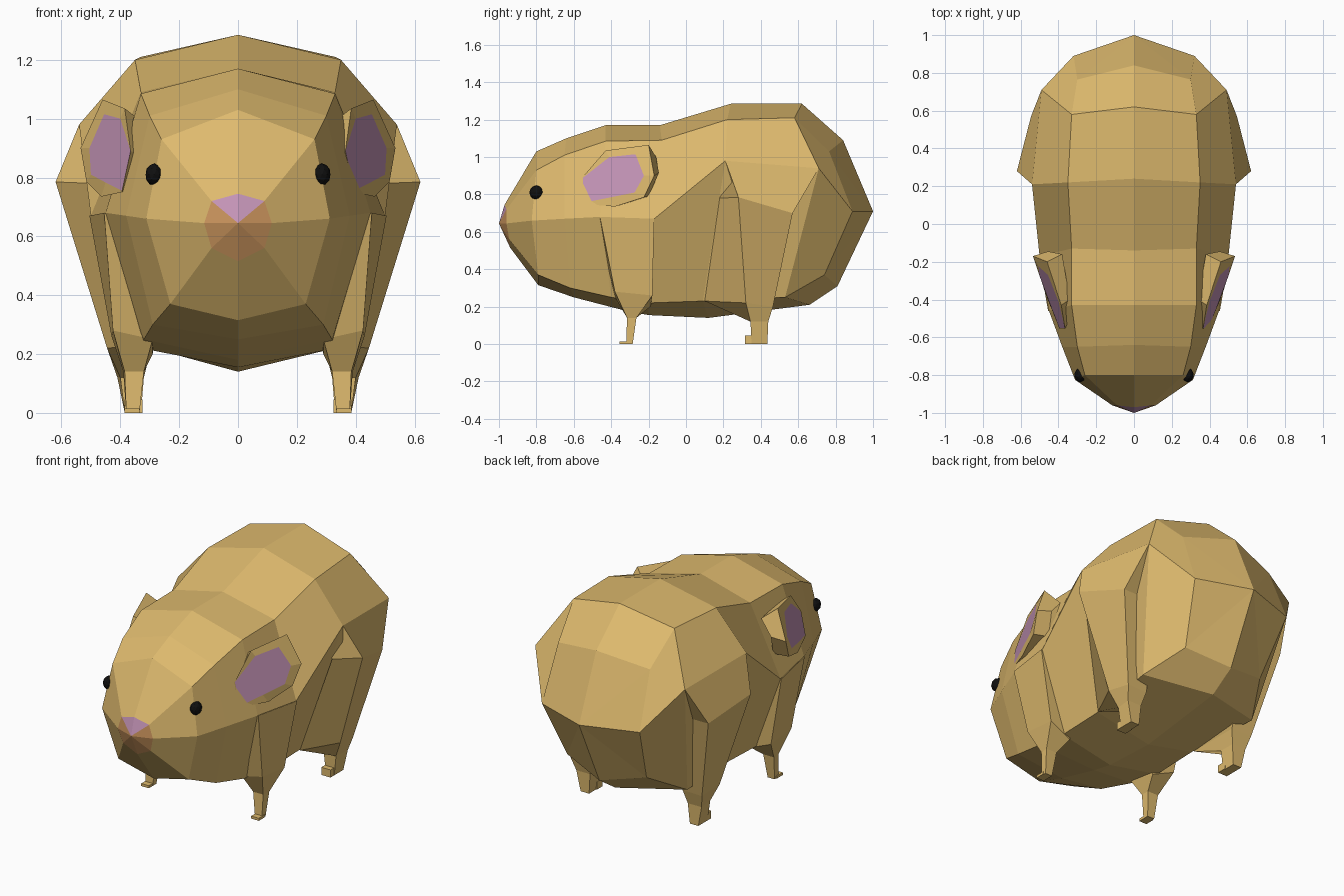
import bpy, bmesh


def material(name, rgb):
    m = bpy.data.materials.new(name)
    m.diffuse_color = (*rgb, 1)
    return m


FUR = material("fur", (0.73, 0.49, 0.155))
PINK = material("pink_skin", (0.56, 0.30, 0.48))
SNOUT = material("snout_skin", (0.60, 0.30, 0.11))
BLACK = material("eye_black", (0.005, 0.005, 0.005))


def loft(name, rings, mats, caps=(0, 0), pick=lambda i, j: 0):
    """Skin closed rings; caps hold the material index of each end, None = open."""
    bm = bmesh.new()
    vs = [[bm.verts.new(p) for p in r] for r in rings]
    n = len(rings[0])
    for i in range(len(vs) - 1):
        for j in range(n):
            k = (j + 1) % n
            f = bm.faces.new((vs[i][j], vs[i][k], vs[i + 1][k], vs[i + 1][j]))
            f.material_index = pick(i, j)
    for ring, mi in zip((vs[0], vs[-1]), caps):
        if mi is not None:
            bm.faces.new(ring).material_index = mi
    bmesh.ops.remove_doubles(bm, verts=bm.verts, dist=1e-4)
    bmesh.ops.recalc_face_normals(bm, faces=bm.faces)
    me = bpy.data.meshes.new(name)
    bm.to_mesh(me)
    bm.free()
    for m in mats:
        me.materials.append(m)
    ob = bpy.data.objects.new(name, me)
    bpy.context.collection.objects.link(ob)
    return ob


def both_sides(name, rings, mats, caps=(0, 0)):
    for side, s in (("right", 1), ("left", -1)):
        loft(f"{side}_{name}", [[(s * x, y, z) for x, y, z in r] for r in rings], mats, caps)


def box(x0, x1, y0, y1, z0, z1):
    return [[(x0, y0, z), (x1, y0, z), (x1, y1, z), (x0, y1, z)] for z in (z0, z1)]


# Body: half sections (top, shoulder, side, lower, bottom) from nose to rump
half = [
    [(0, -.97, .745), (.09, -.96, .72), (.115, -.96, .645), (.09, -.945, .56), (0, -.94, .515)],
    [(0, -.80, 1.03), (.26, -.80, .93), (.312, -.825, .66), (.23, -.79, .37), (0, -.79, .315)],
    [(0, -.64, 1.10), (.30, -.65, 1.01), (.38, -.65, .67), (.29, -.62, .30), (0, -.60, .25)],
    [(0, -.43, 1.17), (.33, -.43, 1.085), (.45, -.46, .68), (.32, -.40, .25), (0, -.33, .18)],
    [(0, -.14, 1.17), (.33, -.13, 1.09), (.50, -.17, .67), (.33, -.20, .22), (0, -.20, .155)],
    [(0, .24, 1.285), (.35, .22, 1.20), (.54, .21, .98), (.33, .09, .23), (0, .12, .14)],
    [(0, .62, 1.285), (.33, .58, 1.21), (.49, .71, .94), (.38, .53, .25), (0, .66, .21)],
    [(0, .84, 1.09), (.30, .765, 1.03), (.32, .89, .71), (.26, .74, .37), (0, .81, .31)],
]
rings = [h + [(-x, y, z) for x, y, z in h[3:0:-1]] for h in half]
rings = [[(0, -1, .645)] * 8] + rings + [[(0, 1, .71)] * 8]
loft("body", rings, [FUR, PINK, SNOUT], (None, None),
     lambda i, j: 0 if i else (1 if j in (0, 7) else 2))

# Front legs: shoulder, elbow, ankle, sole
both_sides("front_leg", [
    [(.455, -.46, .68), (.505, -.17, .67), (.25, -.17, .55), (.25, -.46, .55)],
    [(.425, -.38, .28), (.43, -.18, .26), (.29, -.19, .20), (.29, -.38, .25)],
    [(.385, -.315, .14), (.39, -.265, .14), (.32, -.265, .14), (.32, -.315, .14)],
    [(.38, -.32, 0), (.38, -.285, 0), (.335, -.285, 0), (.335, -.32, 0)],
], [FUR])
both_sides("front_foot", box(.335, .385, -.355, -.30, 0, .015), [FUR])

# Hind legs: top of thigh, hip, knee, ankle, sole
both_sides("hind_leg", [
    [(.54, .21, .98), (.49, .71, .94), (.30, .65, .90), (.40, .21, .95)],
    [(.62, .28, .785), (.545, .57, .70), (.30, .57, .70), (.49, .18, .78)],
    [(.445, .32, .22), (.43, .465, .20), (.30, .46, .20), (.335, .10, .23)],
    [(.40, .345, .12), (.41, .44, .12), (.32, .44, .12), (.32, .345, .12)],
    [(.385, .35, 0), (.385, .435, 0), (.33, .435, 0), (.33, .35, 0)],
], [FUR])
both_sides("hind_foot", box(.325, .385, .315, .37, 0, .045), [FUR])

# Ears: base in the head, raised rim, recessed pink inside
both_sides("ear", [
    [(.36, -.50, .76), (.34, -.50, .88), (.34, -.40, 1.0), (.38, -.16, 1.0),
     (.455, -.145, .915), (.43, -.20, .79), (.41, -.37, .75)],
    [(.395, -.555, .75), (.365, -.555, .89), (.385, -.43, 1.035), (.46, -.20, 1.065),
     (.535, -.17, .90), (.515, -.225, .785), (.465, -.38, .735)],
    [(.395, -.55, .755), (.365, -.55, .89), (.40, -.41, 1.0), (.455, -.27, 1.015),
     (.505, -.225, .90), (.50, -.275, .81), (.45, -.41, .783)],
], [FUR, PINK], (0, 1))

# Eyes
for side, s in (("right", 1), ("left", -1)):
    bpy.ops.mesh.primitive_ico_sphere_add(subdivisions=2, radius=.038, location=(s * .285, -.80, .81))
    eye = bpy.context.object
    eye.name = f"{side}_eye"
    eye.scale.x = .8
    eye.data.materials.append(BLACK)
